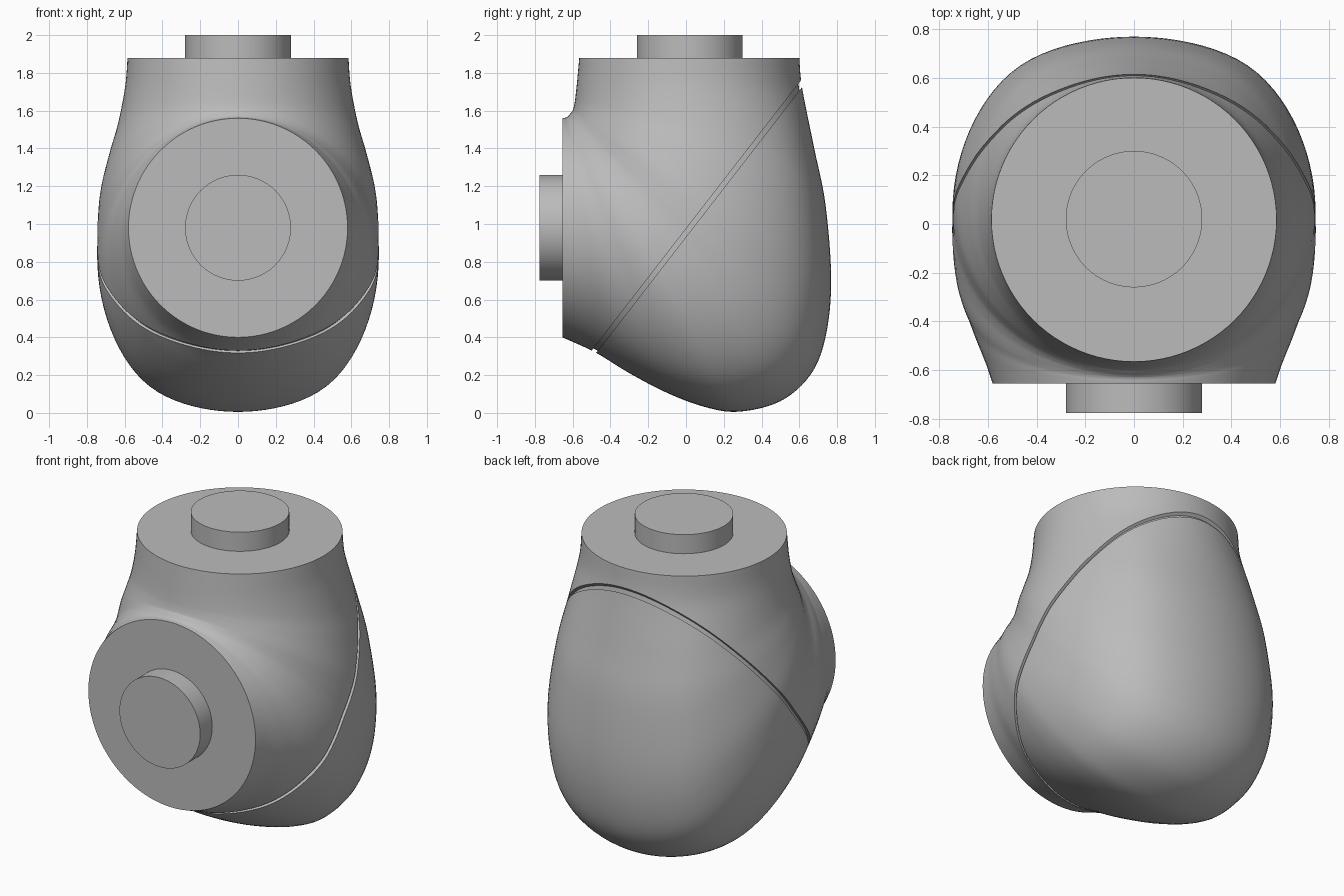
import bpy
import bmesh
import math
from mathutils import Vector, Matrix

cube = bpy.data.objects.get("Cube")
if cube:
    bpy.data.objects.remove(cube, do_unlink=True)

grey = bpy.data.materials.new("plain grey")
grey.use_nodes = True
colour = (0.5, 0.5, 0.5, 1)
grey.diffuse_color = colour
grey.node_tree.nodes["Principled BSDF"].inputs["Base Color"].default_value = colour

# Elbow sections, from the front flange round to the top flange:
# inner y, inner z, outer y, outer z, half width, flattening of the back
SECTIONS = [
    (-.655, 1.56, -.655, .40, .58, 0),
    (-.65, 1.561, -.48, .32, .61, 0),
    (-.645, 1.562, -.3, .21, .645, .5),
    (-.638, 1.563, -.1, .105, .68, .85),
    (-.63, 1.566, .1, .03, .715, 1),
    (-.625, 1.57, .28, .005, .735, 1),
    (-.62, 1.575, .5, .06, .745, 1),
    (-.612, 1.585, .66, .2, .745, 1),
    (-.606, 1.592, .74, .4, .743, 1),
    (-.6, 1.6, .77, .7, .728, 1),
    (-.593, 1.625, .74, 1.1, .68, 1),
    (-.587, 1.66, .68, 1.4, .635, .8),
    (-.578, 1.74, .615, 1.72, .597, 0),
    (-.565, 1.88, .6, 1.88, .585, 0),
]
STEPS = 6
SIDES = 96
SEAM_POINT = Vector((0, 0, .953))
SEAM_NORMAL = Vector((0, -.79, .612)).normalized()
HALF_GAP = .013


def smooth_rows(rows):
    """Catmull-Rom interpolation through the section table."""
    result = []
    last = len(rows) - 1
    for i in range(last):
        a, b, c, d = rows[max(i - 1, 0)], rows[i], rows[i + 1], rows[min(i + 2, last)]
        for s in range(STEPS):
            t = s / STEPS
            result.append([
                q + t * ((r - p) + t * ((2 * p - 5 * q + 4 * r - e) + t * (3 * (q - r) + e - p))) / 2
                for p, q, r, e in zip(a, b, c, d)])
    result.append(rows[last])
    return result


def section_radius(angle, flat):
    """Unit circle, blended on the outer side into a longer oval cut by a shallow arc."""
    along, across = math.cos(angle), math.sin(angle)
    if along <= 0:
        return 1
    oval = 1 / math.sqrt((along / 1.1) ** 2 + across ** 2)
    bend = max(across ** 2 / 3, 1e-6)
    arc = (math.sqrt(along ** 2 + 4 * bend) - along) / (2 * bend)
    shaped = (oval ** -30 + arc ** -30) ** (-1 / 30)
    flat = min(max(flat, 0), 1)
    return 1 + flat * (shaped - 1)


def elbow_mesh(scale=1):
    bm = bmesh.new()
    rings = []
    for yi, zi, yo, zo, width, flat in smooth_rows(SECTIONS):
        inner, outer = Vector((0, yi, zi)), Vector((0, yo, zo))
        centre, reach = (inner + outer) / 2, (outer - inner) / 2
        ring = []
        for k in range(SIDES):
            angle = math.tau * k / SIDES
            radius = section_radius(angle, flat) * scale
            side = Vector((width * math.sin(angle), 0, 0))
            ring.append(bm.verts.new(centre + radius * (reach * math.cos(angle) + side)))
        rings.append(ring)
    for low, high in zip(rings, rings[1:]):
        for k in range(SIDES):
            n = (k + 1) % SIDES
            bm.faces.new((low[k], low[n], high[n], high[k]))
    bm.faces.new(rings[0])
    bm.faces.new(rings[-1])
    bmesh.ops.recalc_face_normals(bm, faces=bm.faces)
    return bm


def cut(bm, offset, keep_upper):
    """Cut along the seam plane, keep one side and cap it."""
    cutting = bmesh.ops.bisect_plane(
        bm, geom=bm.verts[:] + bm.edges[:] + bm.faces[:],
        plane_co=SEAM_POINT + SEAM_NORMAL * offset, plane_no=SEAM_NORMAL,
        clear_inner=keep_upper, clear_outer=not keep_upper)
    edges = [g for g in cutting["geom_cut"] if isinstance(g, bmesh.types.BMEdge)]
    bmesh.ops.holes_fill(bm, edges=edges, sides=0)
    bmesh.ops.recalc_face_normals(bm, faces=bm.faces)


def add_object(name, bm):
    mesh = bpy.data.meshes.new(name)
    bm.to_mesh(mesh)
    bm.free()
    mesh.materials.append(grey)
    obj = bpy.data.objects.new(name, mesh)
    bpy.context.collection.objects.link(obj)
    bpy.ops.object.select_all(action="DESELECT")
    obj.select_set(True)
    bpy.context.view_layer.objects.active = obj
    bpy.ops.object.shade_smooth_by_angle(angle=math.radians(35))


def add_spigot(name, centre, turn):
    bm = bmesh.new()
    bmesh.ops.create_cone(
        bm, cap_ends=True, segments=SIDES, radius1=.28, radius2=.28, depth=.14,
        matrix=Matrix.Translation(centre) @ Matrix.Rotation(turn, 4, "X"))
    add_object(name, bm)


# Front housing carrying both flanges
housing = elbow_mesh()
cut(housing, HALF_GAP, True)
add_object("joint_housing", housing)

# Back cover, separated by a narrow groove
cover = elbow_mesh()
cut(cover, -HALF_GAP, False)
add_object("back_cover", cover)

# Recessed core at the bottom of the groove
core = elbow_mesh(.972)
cut(core, -HALF_GAP * 2, True)
cut(core, HALF_GAP * 2, False)
add_object("seam_core", core)

# Round spigots on the two flanges
add_spigot("top_spigot", (0, .02, 1.93), 0)
add_spigot("front_spigot", (0, -.705, .98), math.pi / 2)
